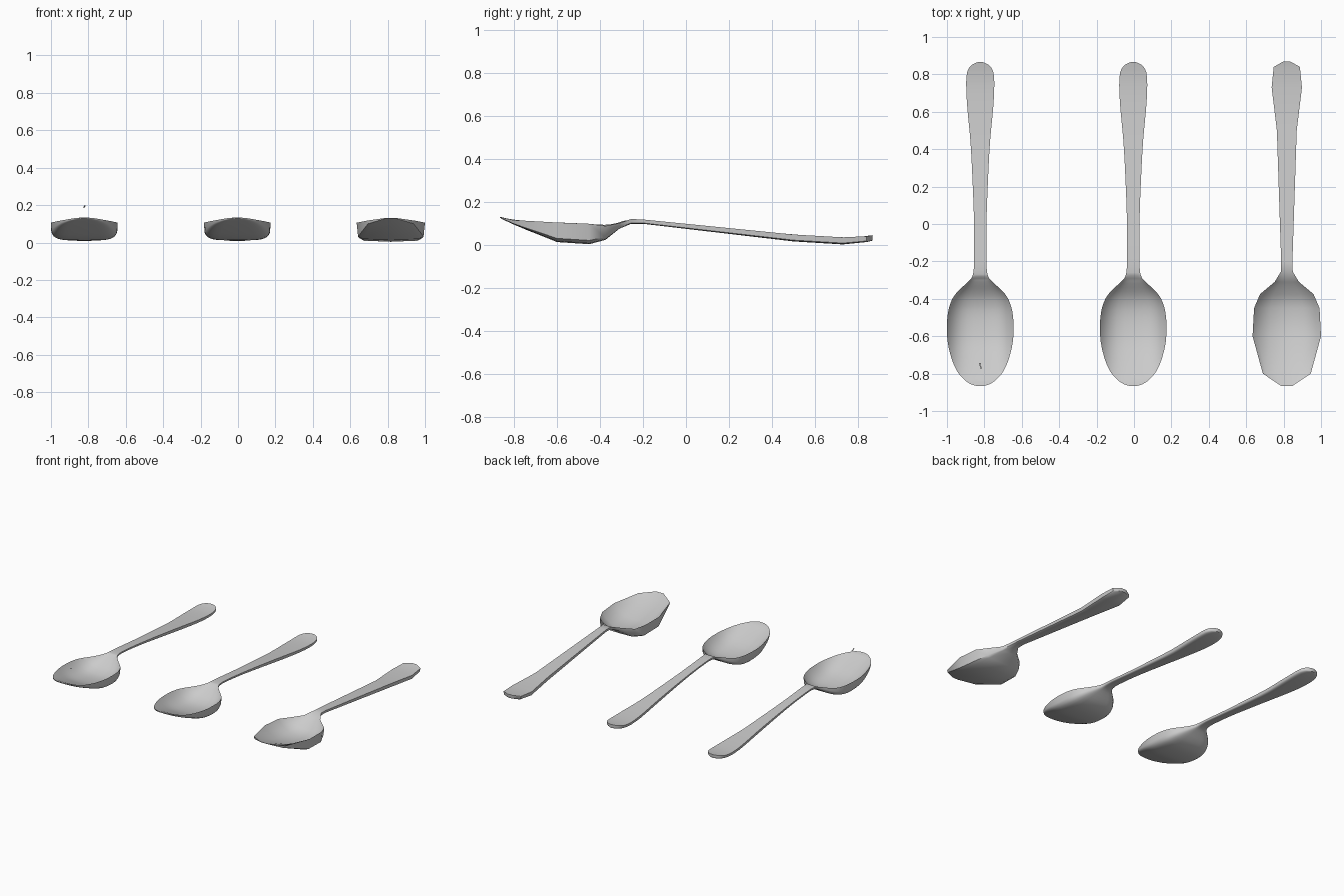
import bpy, bmesh, math

if "Cube" in bpy.data.objects:
    bpy.data.objects.remove(bpy.data.objects["Cube"])

# Stations along the spoon: y, half width, rim / top height, underside height
FINE = [(-.866, .02, .133, .129), (-.855, .053, .13, .122), (-.83, .088, .124, .11),
        (-.79, .122, .118, .092), (-.72, .153, .112, .063), (-.63, .174, .107, .03),
        (-.54, .178, .104, .014), (-.46, .17, .1, .012), (-.4, .149, .096, .026),
        (-.36, .12, .096, .046), (-.32, .077, .104, .073), (-.29, .048, .113, .091),
        (-.26, .037, .118, .099), (-.2, .033, .117, .1), (0, .033, .099, .08),
        (.25, .042, .075, .049), (.45, .053, .055, .025), (.62, .069, .042, .012),
        (.74, .075, .037, .009), (.81, .07, .04, .013), (.845, .052, .044, .018),
        (.86, .028, .046, .021), (.866, .01, .047, .022)]
COARSE = [(-.866, .03, .131, .128), (-.8, .128, .117, .096), (-.6, .183, .106, .015),
          (-.45, .175, .1, .005), (-.375, .143, .09, .025), (-.31, .065, .103, .077),
          (-.255, .032, .122, .1), (-.2, .03, .12, .1), (.5, .053, .05, .018),
          (.73, .081, .037, .004), (.84, .07, .042, .015), (.868, .02, .047, .022)]


def refine(st, n):
    """Catmull-Rom subdivision of the stations (tangents scaled by y spacing)."""
    def slope(i, k):
        a, b = st[max(i - 1, 0)], st[min(i + 1, len(st) - 1)]
        return (b[k] - a[k]) / (b[0] - a[0])
    out = []
    for i in range(len(st) - 1):
        p, q = st[i], st[i + 1]
        h = q[0] - p[0]
        for j in range(n):
            t = j / n
            row = [p[0] + h * t]
            for k in (1, 2, 3):
                row.append((2*t**3 - 3*t**2 + 1) * p[k] + (t**3 - 2*t**2 + t) * h * slope(i, k)
                           + (3*t**2 - 2*t**3) * q[k] + (t**3 - t**2) * h * slope(i + 1, k))
            out.append(row)
    return out + [list(st[-1])]


def spoon(name, x0, stations, n, power):
    """Loft a closed ring: hollowed top surface plus boxy rounded underside."""
    bm = bmesh.new()
    rings = []
    for y, w, rim, bot in stations:
        inner = min(rim, bot + .012) if y < -.28 else rim
        ring = []
        for i in range(n + 1):
            u = -math.cos(math.pi * i / n)
            ring.append((x0 + w * u, y, rim - (rim - inner) * (1 - abs(u) ** 3.5)))
        for i in range(1, n):
            a = math.pi * i / n
            c, s = math.cos(a), math.sin(a)
            ring.append((x0 + w * math.copysign(abs(c) ** power, c), y,
                         rim - (rim - bot) * s ** power))
        rings.append([bm.verts.new(p) for p in ring])
    m = 2 * n
    for r, s in zip(rings, rings[1:]):
        for i in range(m):
            bm.faces.new((r[i], r[(i + 1) % m], s[(i + 1) % m], s[i]))
    bm.faces.new(rings[0])
    bm.faces.new(rings[-1])
    finish(bm, name)


def finish(bm, name):
    bmesh.ops.recalc_face_normals(bm, faces=bm.faces)
    me = bpy.data.meshes.new(name)
    bm.to_mesh(me)
    bm.free()
    ob = bpy.data.objects.new(name, me)
    bpy.context.collection.objects.link(ob)
    bpy.ops.object.select_all(action='DESELECT')
    ob.select_set(True)
    bpy.context.view_layer.objects.active = ob
    bpy.ops.object.shade_smooth_by_angle(angle=math.radians(45))


# Three spoons, from finest to coarsest
spoon("smooth_spoon", -.822, refine(FINE, 3), 16, .45)
spoon("medium_spoon", -.004, refine(FINE, 2), 12, .45)
spoon("low_poly_spoon", .817, COARSE, 6, .3)

# Tiny loose sliver floating above the left bowl
bm = bmesh.new()
bm.faces.new([bm.verts.new(p) for p in ((-.828, -.742, .188), (-.819, -.742, .188),
                                        (-.815, -.775, .198), (-.822, -.772, .197))])
finish(bm, "loose_sliver")
